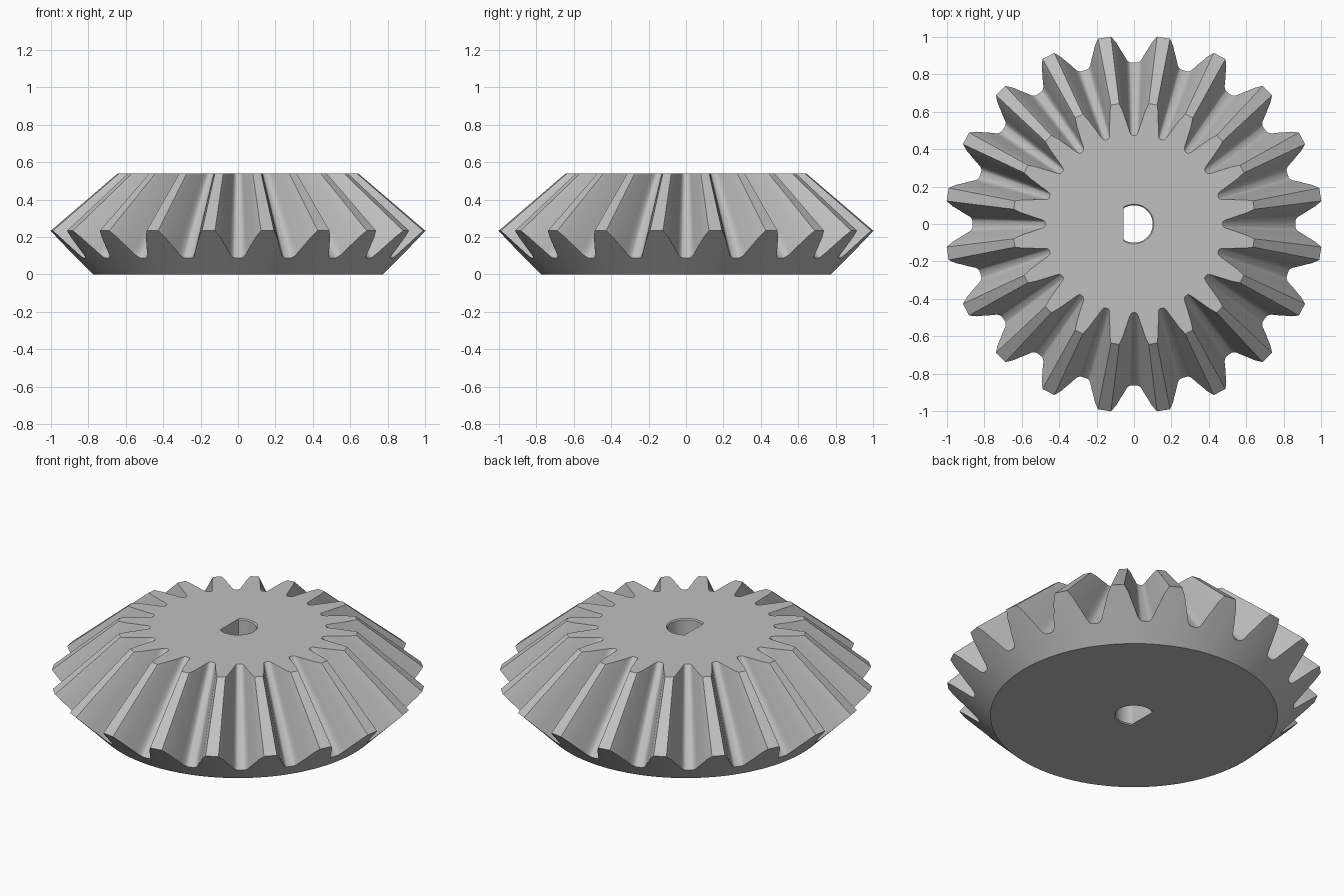
import bpy
import bmesh
from math import radians, sin, cos

if "Cube" in bpy.data.objects:
    bpy.data.objects.remove(bpy.data.objects["Cube"], do_unlink=True)

TEETH = 20
BASE_R = 0.775      # radius of the flat underside
TOP_Z = 0.54        # height of the flat upper face
APEX_Z = 1.09       # point where all tooth lines converge
BORE_R, FLAT_X = 0.1, -0.055
RIM = 0.006         # small chamfer around the bore

# Half a tooth space: (degrees from the gap centre, height on the 45 degree back cone)
HALF_GAP = [(0, .088), (1.2, .089), (1.6, .091), (2.0, .095), (2.6, .105), (3.1, .12),
            (3.9, .145), (4.6, .165), (5.6, .20), (7.0, .234)]

# Whole tooth pitch, mirrored about the gap centre, then repeated round the axis
pitch = [(-a, z) for a, z in reversed(HALF_GAP[1:])] + HALF_GAP
outline = [(radians(a + i * 360 / TEETH), z) for i in range(TEETH) for a, z in pitch]


def polar(r, a, z):
    return (r * cos(a), r * sin(a), z)


def bore(a, grow=0.0):
    """Radius of the D-shaped bore in direction a."""
    r = BORE_R + grow
    return min(r, FLAT_X / cos(a)) if cos(a) < FLAT_X / r else r


def converge(a, z):
    """Follow a tooth line from the back cone to the upper face."""
    return polar((BASE_R + z) * (APEX_Z - TOP_Z) / (APEX_Z - z), a, TOP_Z)


# Closed stack of rings running from the bore, round the outside and back
rings = [
    [polar(bore(a), a, RIM) for a, z in outline],
    [polar(bore(a, RIM), a, 0) for a, z in outline],
    [polar(BASE_R, a, 0) for a, z in outline],
    [polar(BASE_R + z, a, z) for a, z in outline],
    [converge(a, z) for a, z in outline],
    [polar(bore(a, RIM), a, TOP_Z) for a, z in outline],
    [polar(bore(a), a, TOP_Z - RIM) for a, z in outline],
]

bm = bmesh.new()
loops = [[bm.verts.new(p) for p in ring] for ring in rings]
n = len(outline)
for lower, upper in zip(loops, loops[1:] + loops[:1]):
    for i in range(n):
        j = (i + 1) % n
        bm.faces.new((lower[i], lower[j], upper[j], upper[i]))
bmesh.ops.recalc_face_normals(bm, faces=bm.faces)
mesh = bpy.data.meshes.new("bevel_gear")
bm.to_mesh(mesh)
bm.free()

gear = bpy.data.objects.new("bevel_gear", mesh)
bpy.context.collection.objects.link(gear)

# Plain grey finish
grey = bpy.data.materials.new("grey")
grey.use_nodes = True
colour = (0.53, 0.53, 0.53, 1)
grey.diffuse_color = colour
grey.node_tree.nodes["Principled BSDF"].inputs["Base Color"].default_value = colour
mesh.materials.append(grey)

# Smooth roots and flanks, crisp tooth edges
bpy.ops.object.select_all(action="DESELECT")
gear.select_set(True)
bpy.context.view_layer.objects.active = gear
bpy.ops.object.shade_smooth_by_angle(angle=radians(35))
